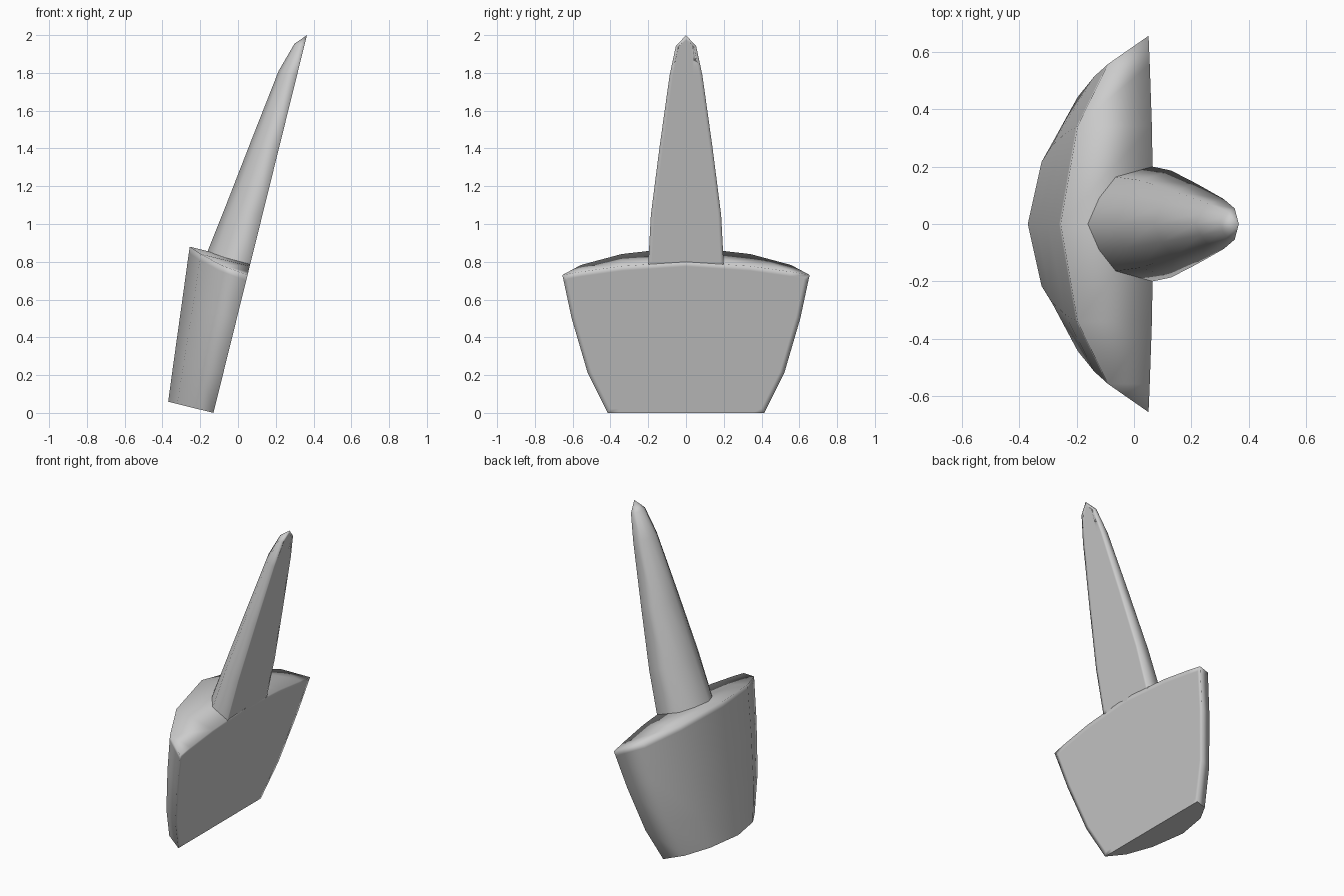
import bpy, bmesh, math
from mathutils import Matrix

if "Cube" in bpy.data.objects:
    bpy.data.objects.remove(bpy.data.objects["Cube"])

# Local frame: x = depth (flat front at 0, bulging to -x), y = width, z = length.
# The whole piece is then tilted so that its flat face leans toward +x.
TILT = Matrix.Translation((-0.13, 0, 0)) @ Matrix.Rotation(math.atan(0.2475), 4, 'Y')


def mirror_profile(half):
    """Half section (centre to rim) -> full section from -y to +y."""
    return [(-y, d) for y, d in reversed(half[1:])] + list(half)


def loft(name, half_section, rows, crown=lambda t: 0.0, rim=0.03):
    """rows: (length, half width, depth, crown weight); D-shaped sections."""
    section = mirror_profile(half_section)
    n = len(section)
    bm = bmesh.new()
    backs, fronts = [], []
    for z, w, d, c in rows:
        backs.append([bm.verts.new((-k * d, t * w, z + c * crown(t))) for t, k in section])
        fronts.append([bm.verts.new((0, t * w, z + c * crown(t))) for t, k in section])
    for i in range(n - 1):
        for grid in (backs, fronts):
            for a, b in zip(grid, grid[1:]):
                bm.faces.new((a[i], a[i + 1], b[i + 1], b[i]))
        for r in (0, -1):
            bm.faces.new((backs[r][i], backs[r][i + 1], fronts[r][i + 1], fronts[r][i]))
    bmesh.ops.remove_doubles(bm, verts=bm.verts, dist=0.0005)
    bmesh.ops.recalc_face_normals(bm, faces=bm.faces)

    # narrow supporting rims keep the flat areas flat under smooth shading
    flat = [f for f in bm.faces if all(abs(v.co.x) < 1e-5 for v in f.verts)]
    bmesh.ops.inset_region(bm, faces=flat, thickness=rim, use_even_offset=True)
    bottom = rows[0][0]
    for f in bm.faces:
        f.smooth = True
    for e in bm.edges:
        if all(abs(v.co.z - bottom) < 1e-5 for v in e.verts):
            e.smooth = False
    bm.transform(TILT)
    mesh = bpy.data.meshes.new(name)
    bm.to_mesh(mesh)
    bm.free()
    obj = bpy.data.objects.new(name, mesh)
    bpy.context.collection.objects.link(obj)
    return obj


# Wide flaring body with a bowed back and gently crowned top
loft("body",
     [(0, 1), (0.52, 0.8), (0.85, 0.45), (1, 0)],
     [(0, 0.415, 0.247, 0), (0.216, 0.52, 0.27, 0), (0.515, 0.605, 0.301, 0),
      (0.79, 0.648, 0.33, 0.95), (0.824, 0.655, 0.333, 1)],
     crown=lambda t: -0.072 * abs(t) ** 1.7, rim=0.025)

# Tapering tang with a pointed tip
loft("tang",
     [(0, 1), (0.45, 0.82), (0.82, 0.56), (1, 0)],
     [(0.805, 0.2, 0.238, 0), (1.08, 0.186, 0.2, 0), (1.45, 0.14, 0.152, 0),
      (1.84, 0.087, 0.1, 0), (2.0, 0.054, 0.053, 0), (2.06, 0.0, 0.0, 0)],
     rim=0.018)
